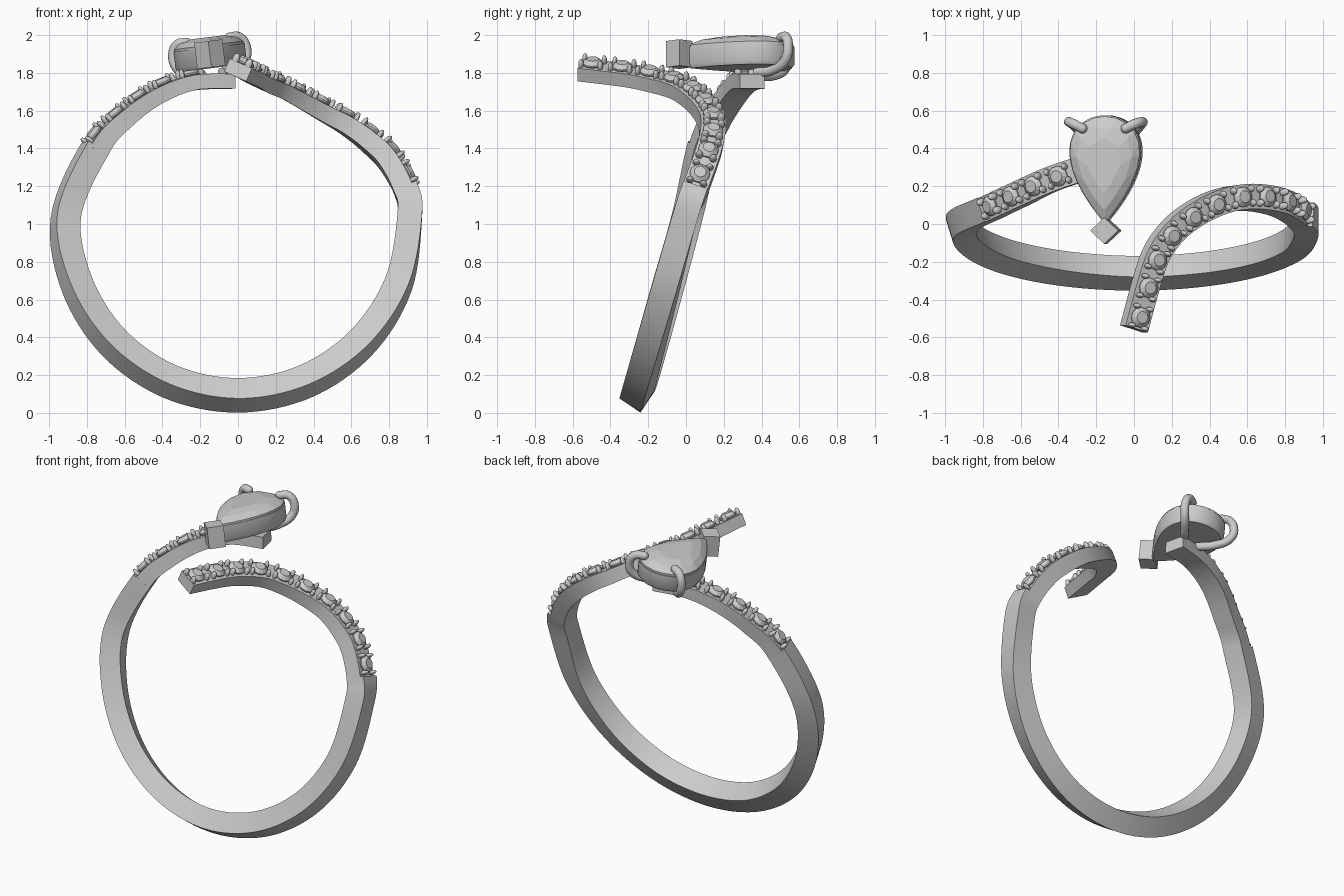
import bpy, bmesh, math
from mathutils import Vector, Matrix

if "Cube" in bpy.data.objects:
    bpy.data.objects.remove(bpy.data.objects["Cube"])

# Arm keys: surface point (x, y, z) and outward normal
LEFT_ARM = [
    (-.03, .35, 1.795, 0, 0, 1), (-.25, .30, 1.785, -.2, 0, 1),
    (-.45, .235, 1.715, -.45, -.1, .9), (-.63, .155, 1.59, -.6, -.1, .75),
    (-.79, .08, 1.42, -.8, -.2, .5)]
RIGHT_ARM = [
    (.925, .05, 1.2, .96, 0, .25), (.83, .112, 1.37, .82, .1, .5),
    (.72, .14, 1.475, .7, .12, .65), (.6, .145, 1.56, .6, .1, .75),
    (.48, .12, 1.625, .52, .05, .82), (.35, .06, 1.695, .48, 0, .87),
    (.23, -.03, 1.755, .45, 0, .9), (.14, -.15, 1.79, .42, 0, .9),
    (.085, -.3, 1.82, .4, 0, .9), (.015, -.555, 1.85, .4, 0, .9)]


# Lower shank follows a tilted circle
def shank_key(deg):
    s, c = math.sin(math.radians(deg)), math.cos(math.radians(deg))
    return (.95*s, -.283 + .27*(1 - c), 1.01 - .95*c, s, -.56*c - .3*max(0, -s), -.83*c)


KEYS = LEFT_ARM + [shank_key(d) for d in range(-92, 93, 23)] + RIGHT_ARM
LEFT, RIGHT, LAST = 4, 14, len(KEYS) - 1
HALF_W = .067


def spline(t):
    i = min(int(t), LAST - 1)
    u = t - i
    a, b, c, d = (KEYS[max(0, min(LAST, i + k))] for k in (-1, 0, 1, 2))
    return [.5 * (2*q + (r-p)*u + (2*p-5*q+4*r-s)*u*u + (3*q-p-3*r+s)*u**3)
            for p, q, r, s in zip(a, b, c, d)]


def frame(t):
    v = spline(t)
    tan = (Vector(spline(min(t + .02, LAST))[:3]) - Vector(spline(max(t - .02, 0))[:3])).normalized()
    n = Vector(v[3:6])
    n = (n - tan * n.dot(tan)).normalized()
    thick = min(.105, .075 + .07 * (1.85 - v[2]))
    return Vector(v[:3]), tan, n, tan.cross(n), thick


def finish(bm, name, angle=None):
    bmesh.ops.recalc_face_normals(bm, faces=bm.faces)
    me = bpy.data.meshes.new(name)
    bm.to_mesh(me)
    bm.free()
    ob = bpy.data.objects.new(name, me)
    bpy.context.collection.objects.link(ob)
    if angle:
        bpy.ops.object.select_all(action='DESELECT')
        ob.select_set(True)
        bpy.context.view_layer.objects.active = ob
        bpy.ops.object.shade_smooth_by_angle(angle=math.radians(angle))
    return ob


def loft(bm, rings):
    vs = [[bm.verts.new(p) for p in r] for r in rings]
    n = len(vs[0])
    for a, b in zip(vs, vs[1:]):
        for k in range(n):
            bm.faces.new((a[k], a[(k+1) % n], b[(k+1) % n], b[k]))
    bm.faces.new(vs[0])
    bm.faces.new(vs[-1])


def band(name, t0, t1, raised):
    rings = []
    steps = int((t1 - t0) * 8)
    for i in range(steps + 1):
        p, _, n, b, th = frame(t0 + (t1 - t0) * i / steps)
        rings.append([p + b*s*HALF_W + n*h for s, h in
                      ((-1, raised), (1, raised), (1, -th), (-1, -th))])
    bm = bmesh.new()
    loft(bm, rings)
    finish(bm, name, 35)


band("left_arm", 0, LEFT + .05, 0)
band("shank", LEFT, RIGHT, .025)
band("right_arm", RIGHT - .05, LAST, 0)


# Small round stones with four bead prongs each, evenly spaced along an arm
def pave(name, t0, t1, count, margin):
    ts = [t0 + (t1 - t0) * i / 300 for i in range(301)]
    lengths = [0]
    for a, b in zip(ts, ts[1:]):
        lengths.append(lengths[-1] + (Vector(spline(b)[:3]) - Vector(spline(a)[:3])).length)
    gems, beads = bmesh.new(), bmesh.new()
    for i in range(count):
        goal = margin + (lengths[-1] - 2 * margin) * i / (count - 1)
        t = next(t for t, d in zip(ts, lengths) if d >= goal)
        p, tan, n, b, _ = frame(t)
        m = Matrix((tan, b, n)).transposed().to_4x4()
        m.translation = p
        rings = [[m @ Vector((r*math.cos(a), r*math.sin(a), h))
                  for a in [(k + .5) * math.pi / 6 for k in range(12)]]
                 for r, h in ((.02, -.03), (.054, .006), (.054, .014), (.032, .034))]
        loft(gems, rings)
        for u in (-1, 1):
            for w in (-1, 1):
                bmesh.ops.create_uvsphere(
                    beads, u_segments=10, v_segments=6, radius=1,
                    matrix=m @ Matrix.Translation((u*.053, w*.038, .012))
                    @ Matrix.Diagonal((.014, .02, .032, 1)))
    finish(gems, name + "_stones")
    finish(beads, name + "_prongs", 60)


pave("left_arm", .75, LEFT, 5, .065)
pave("right_arm", RIGHT, LAST, 10, .07)

# Pear-shaped head, slightly rolled about y
HEAD = Matrix.Translation((-.14, 0, 1.825)) @ Matrix.Rotation(math.radians(-7), 4, 'Y')


def pear(scale, z, count, shift=0):
    pts = []
    for k in range(count):
        t = 2 * math.pi * (k + shift) / count
        x = .247 * math.sin(t) * abs(math.sin(t / 2))
        y = .2875 * (1 - math.cos(t))
        pts.append(HEAD @ Vector((x*scale, .33 + (y - .33)*scale, z)))
    return pts


bm = bmesh.new()
loft(bm, [pear(.94, 0, 48), pear(1, .02, 48), pear(1, .11, 48)])
finish(bm, "pear_setting", 40)

bm = bmesh.new()
for p in pear(.98, .1, 24) + pear(.98, .122, 24) + pear(.78, .15, 12, .5) + pear(.5, .165, 8):
    bm.verts.new(p)
bmesh.ops.convex_hull(bm, input=bm.verts)
finish(bm, "pear_stone")

# Corner block guarding the pear tip
bm = bmesh.new()
loft(bm, [[HEAD @ Vector(p + (z,)) for p in ((0, -.105), (.075, -.035), (0, .035), (-.075, -.035))]
          for z in (.005, .145)])
finish(bm, "tip_prong")

# Curved claws at the round end
for side, name in ((-1, "left_claw"), (1, "right_claw")):
    cu = bpy.data.curves.new(name, 'CURVE')
    cu.dimensions = '3D'
    cu.bevel_depth = .026
    cu.bevel_resolution = 4
    cu.use_fill_caps = True
    pts = [(.05, .37, -.03), (.12, .46, -.025), (.18, .525, .02), (.195, .54, .09),
           (.165, .53, .145), (.115, .505, .15)]
    sp = cu.splines.new('BEZIER')
    sp.bezier_points.add(len(pts) - 1)
    for bp, (x, y, z) in zip(sp.bezier_points, pts):
        bp.co = HEAD @ Vector((side * x, y, z))
        bp.handle_left_type = bp.handle_right_type = 'AUTO'
    ob = bpy.data.objects.new(name, cu)
    bpy.context.collection.objects.link(ob)
    # rounded claw tip
    bm = bmesh.new()
    bmesh.ops.create_uvsphere(bm, u_segments=12, v_segments=8, radius=.026, matrix=Matrix.Translation(
        HEAD @ Vector((side * pts[-1][0],) + pts[-1][1:])))
    finish(bm, name + "_tip", 60)
